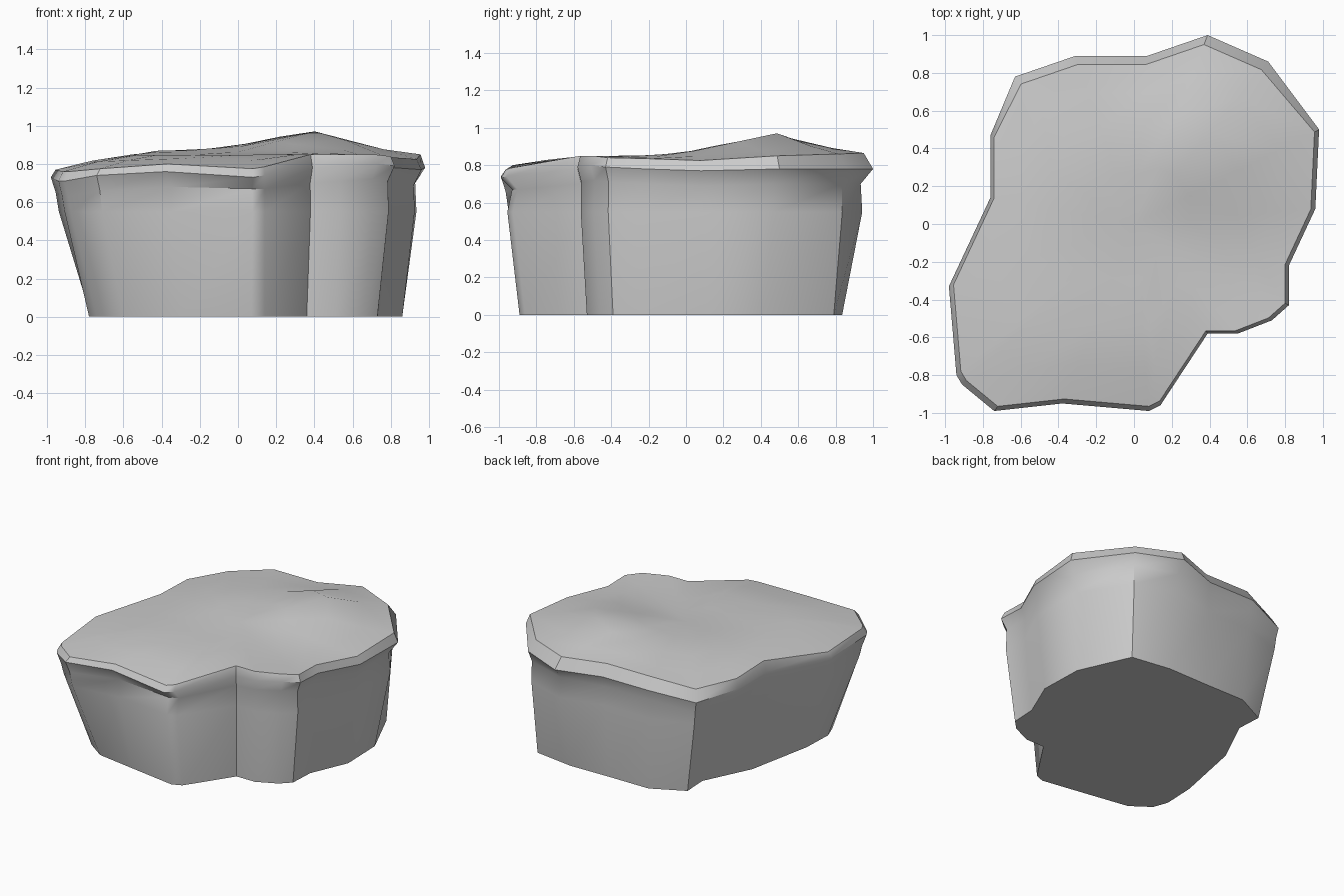
import bpy, bmesh, math

if "Cube" in bpy.data.objects:
    bpy.data.objects.remove(bpy.data.objects["Cube"])

# Outline stations, counter-clockwise:
# overhang x, y, z | rim height | footprint x, y
S = [(-.74,-.99,.74,.775,-.60,-.78), (-.38,-.95,.76,.80,-.30,-.83),
     (.08,-.99,.73,.775,.07,-.89), (.14,-.96,.74,.785,.14,-.86),
     (.39,-.58,.78,.85,.36,-.53), (.55,-.58,.79,.85,.51,-.53),
     (.73,-.51,.80,.85,.66,-.46), (.82,-.43,.79,.84,.73,-.39),
     (.82,-.22,.78,.835,.74,-.20), (.96,.08,.77,.825,.86,.08),
     (.98,.50,.78,.85,.85,.41), (.71,.86,.78,.86,.68,.79),
     (.39,1.0,.78,.865,.38,.835), (.07,.89,.77,.855,.06,.83),
     (-.31,.89,.77,.855,-.27,.83), (-.63,.78,.72,.80,-.51,.71),
     (-.76,.47,.74,.81,-.50,.52), (-.76,.14,.74,.82,-.67,.17),
     (-.98,-.33,.73,.77,-.77,-.33), (-.94,-.80,.71,.76,-.78,-.57),
     (-.91,-.85,.71,.76,-.74,-.68)]


def top_height(x, y):
    def bump(cx, cy, r):
        return math.exp(-((x - cx) ** 2 + (y - cy) ** 2) / r ** 2)
    return .848 + .122 * bump(.40, .48, .38) + .025 * bump(-.27, .3, .35)


def wall(s, f, z):
    return (s[4] + (s[0] - s[4]) * f, s[5] + (s[1] - s[5]) * f, z)


def ledge(i, s):
    # The front right corner is undercut below the lip
    if i in (2, 3):
        return wall(s, .4, .67)
    return wall(s, .88 if s[0] < -.5 else .6, s[2] - .08)


def lip(s):
    return cap(s, .95 if s[1] > .6 else .975, 0)


def cap(s, scale, blend):
    x, y = s[0] * scale, s[1] * scale
    return (x, y, s[3] + (top_height(x, y) - s[3]) * blend)


# Rings from the ground, up the wall, over the lip and across the top
rings = [
    [wall(s, 0, 0) for s in S],
    [wall(s, .8 if s[0] < -.5 else .65, .55) for s in S],
    [ledge(i, s) for i, s in enumerate(S)],
    [s[:3] for s in S],
    [lip(s) for s in S],
    [cap(s, .78, .6) for s in S],
    [cap(s, .565, 1) for s in S],
    [cap(s, .3, 1) for s in S],
]

bm = bmesh.new()
loops = [[bm.verts.new(p) for p in ring] for ring in rings]
n = len(S)
for a, b in zip(loops, loops[1:]):
    for i in range(n):
        j = (i + 1) % n
        bm.faces.new((a[i], a[j], b[j], b[i]))
bm.faces.new(loops[0][::-1])
centre = bm.verts.new((0, 0, top_height(0, 0)))
for i in range(n):
    bm.faces.new((loops[-1][i], loops[-1][(i + 1) % n], centre))
bmesh.ops.recalc_face_normals(bm, faces=bm.faces)

mesh = bpy.data.meshes.new("flat_rock")
bm.to_mesh(mesh)
bm.free()
rock = bpy.data.objects.new("flat_rock", mesh)
bpy.context.collection.objects.link(rock)
bpy.context.view_layer.objects.active = rock
rock.select_set(True)
bpy.ops.object.shade_smooth_by_angle(angle=math.radians(38))
